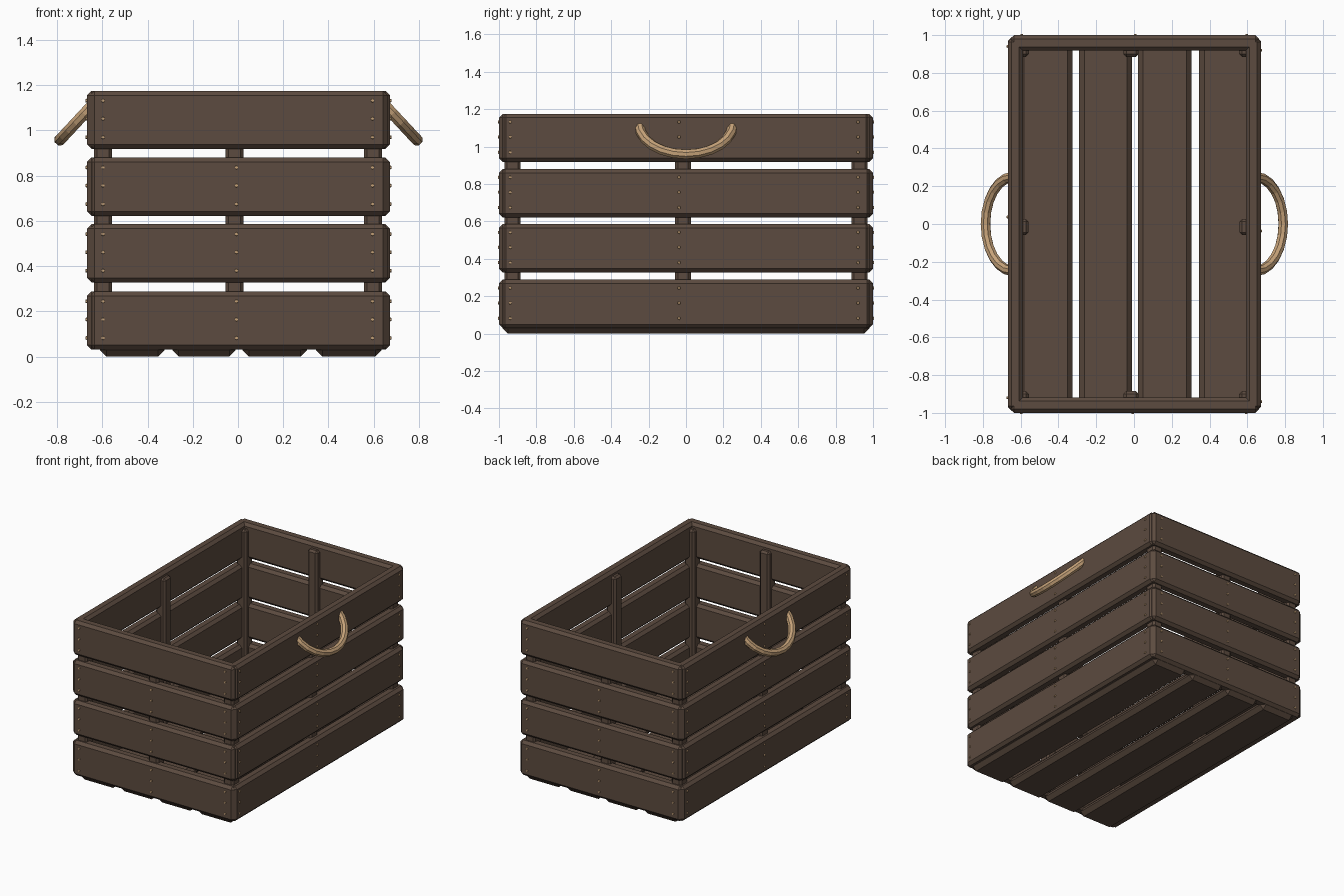
import bpy, bmesh, math
from mathutils import Vector, Matrix

if "Cube" in bpy.data.objects:
    bpy.data.objects.remove(bpy.data.objects["Cube"])


def material(name, rgb):
    m = bpy.data.materials.new(name)
    m.diffuse_color = (*rgb, 1)
    m.use_nodes = True
    m.node_tree.nodes["Principled BSDF"].inputs["Base Color"].default_value = m.diffuse_color
    return m


WOOD = material("dark_wood", (0.107, 0.070, 0.050))
TAN = material("rope_tan", (0.56, 0.36, 0.19))


def finish(name, bm, mat):
    bmesh.ops.recalc_face_normals(bm, faces=bm.faces)
    me = bpy.data.meshes.new(name)
    bm.to_mesh(me)
    bm.free()
    me.materials.append(mat)
    ob = bpy.data.objects.new(name, me)
    bpy.context.collection.objects.link(ob)
    return ob


def plank(name, lo, hi, chamfer):
    """Box between two corners with flat chamfered edges."""
    lo, hi = Vector(lo), Vector(hi)
    bm = bmesh.new()
    bmesh.ops.create_cube(bm, size=1)
    for v in bm.verts:
        v.co = Vector([(lo[i] + hi[i]) / 2 + v.co[i] * (hi[i] - lo[i]) for i in range(3)])
    bmesh.ops.bevel(bm, geom=bm.edges[:], offset=chamfer, segments=1,
                    affect='EDGES', profile=0.5)
    return finish(name, bm, WOOD)


# Wall boards: four levels on each of the four sides
LEVELS = [(0.03, 0.288), (0.328, 0.585), (0.622, 0.88), (0.918, 1.175)]
for i, (z0, z1) in enumerate(LEVELS):
    j = 0.004 if i % 2 == 0 else -0.002
    plank(f"front_board_{i}", (-0.655, -1.0, z0), (0.662, -0.918, z1), 0.02)
    plank(f"back_board_{i}", (-0.655, 0.918, z0), (0.662, 1.0, z1), 0.02)
    plank(f"left_board_{i}", (-0.668, -0.985 - j, z0), (-0.588, 0.985 + j, z1), 0.02)
    plank(f"right_board_{i}", (0.592, -0.985 - j, z0), (0.672, 0.985 + j, z1), 0.02)

# Floor slats
for i, (x0, x1) in enumerate([(-0.61, -0.325), (-0.29, -0.01), (0.02, 0.305), (0.345, 0.635)]):
    plank(f"floor_slat_{i}", (x0, -0.98, 0), (x1, 0.98, 0.07), 0.028)

# Upright posts: corners and middle of each side
for sx in (-1, 1):
    for sy in (-1, 1):
        x, y = sx * 0.597, sy * 0.928
        plank("corner_post", (x - 0.04, y - 0.043, 0.05), (x + 0.04, y + 0.043, 1.14), 0.014)
    x, y = sx * 0.597, sx * 0.928
    plank("side_middle_post", (x - 0.038, -0.058, 0.05), (x + 0.038, 0.026, 1.14), 0.014)
    plank("end_middle_post", (-0.055, y - 0.043, 0.05), (0.025, y + 0.043, 1.14), 0.014)

# Nail heads, six-sided studs on all outer faces
bm = bmesh.new()


def nail(pos, axis):
    rot = Vector(axis).to_track_quat('Z', 'Y').to_matrix().to_4x4()
    bmesh.ops.create_cone(bm, cap_ends=True, segments=6, radius1=0.010, radius2=0.007,
                          depth=0.012, matrix=Matrix.Translation(pos) @ rot)


for i, (z0, z1) in enumerate(LEVELS):
    for dz in (-0.082, 0.0, 0.08):
        z = (z0 + z1) / 2 + dz + 0.005
        for s in (-1, 1):
            for x in (-0.597, -0.007, 0.595):
                if i == 3 and x == -0.007:
                    continue
                nail((-s * x, s * 1.0, z), (0, s, 0))
            for y in (-0.94, -0.037, 0.92):
                nail((0.67 * s + 0.002, s * y, z), (s, 0, 0))
finish("nail_heads", bm, TAN)


# Rope handles: drooping half loops with eight-sided section
def handle(name, s):
    N, SIDES, R = 12, 8, 0.027
    out = Vector((0.68 * s, 0, -0.73))
    side = Vector((0, 1, 0))
    normal = out.cross(side)
    start = Vector((0.64 * s + 0.002, 0, 1.118))
    bm = bmesh.new()
    rings = []
    for k in range(N + 1):
        a = math.pi * k / N
        c = start + side * (0.25 * math.cos(a)) + out * (0.218 * math.sin(a))
        r = side * math.cos(a) + out * math.sin(a)
        rings.append([bm.verts.new(c + r * (R * math.cos(t)) + normal * (R * math.sin(t)))
                      for t in (2 * math.pi * (m + 0.5) / SIDES for m in range(SIDES))])
    for p, q in zip(rings, rings[1:]):
        for m in range(SIDES):
            n = (m + 1) % SIDES
            bm.faces.new((p[m], p[n], q[n], q[m]))
    bm.faces.new(rings[0])
    bm.faces.new(rings[-1])
    finish(name, bm, TAN)


handle("right_rope_handle", 1)
handle("left_rope_handle", -1)
